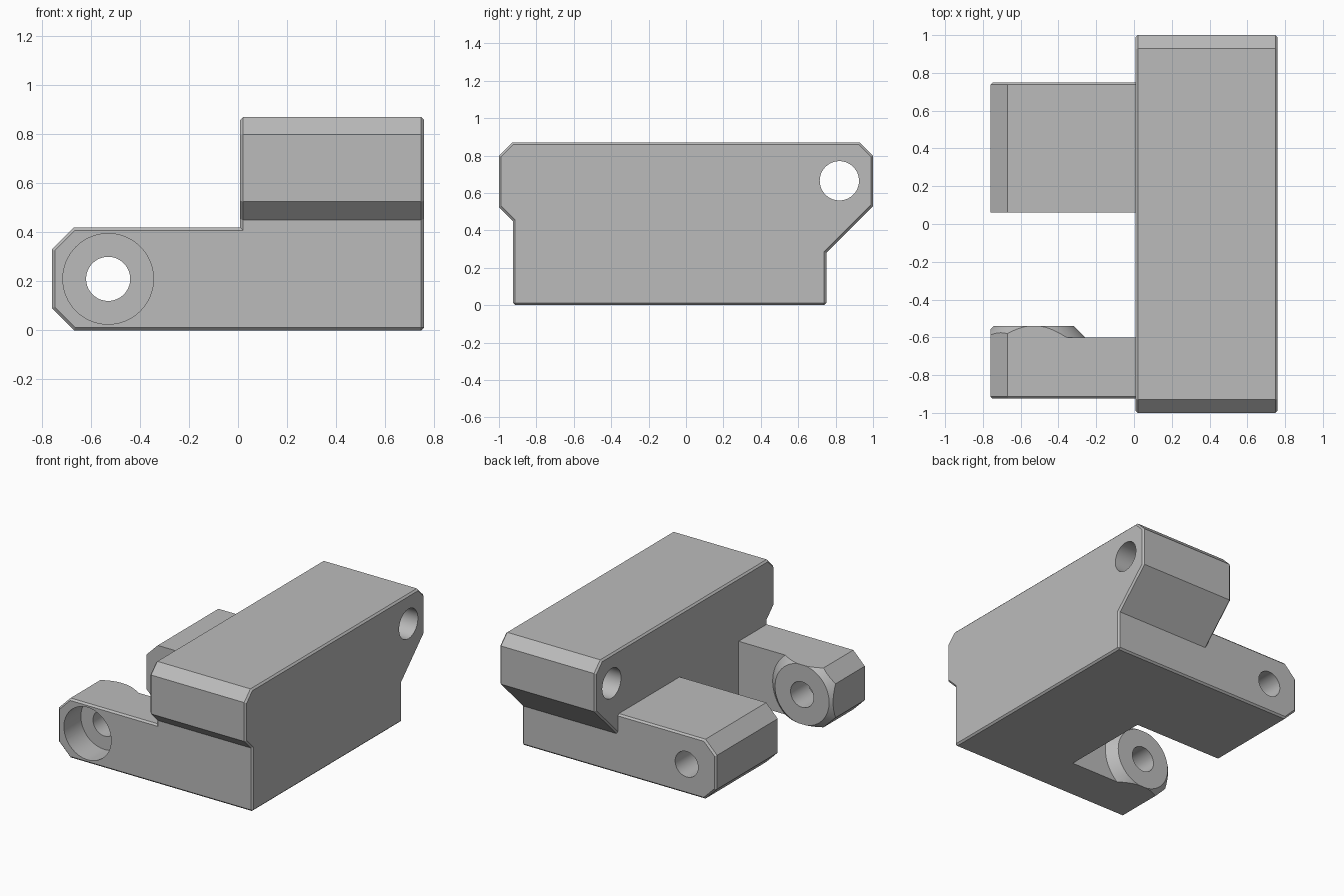
import bpy
import bmesh
from mathutils import Vector

cube = bpy.data.objects.get("Cube")
if cube:
    bpy.data.objects.remove(cube, do_unlink=True)

EDGE = 0.012          # small chamfer on outer edges
PIN_X, PIN_Z = -0.53, 0.21

grey = bpy.data.materials.new("light grey")
grey.use_nodes = True
grey.diffuse_color = (0.5, 0.5, 0.5, 1)
grey.node_tree.nodes["Principled BSDF"].inputs["Base Color"].default_value = (0.5, 0.5, 0.5, 1)


def finish(bm, name):
    bmesh.ops.recalc_face_normals(bm, faces=bm.faces)
    mesh = bpy.data.meshes.new(name)
    bm.to_mesh(mesh)
    bm.free()
    mesh.materials.append(grey)
    obj = bpy.data.objects.new(name, mesh)
    bpy.context.collection.objects.link(obj)
    return obj


def prism(name, outline, axis, lo, hi, chamfer=None):
    """Extrude an outline along x or y; chamfer edges whose points pass a test."""
    def place(p, t):
        return (t, p[0], p[1]) if axis == "x" else (p[0], t, p[1])
    bm = bmesh.new()
    face = bm.faces.new([bm.verts.new(place(p, lo)) for p in outline])
    grown = bmesh.ops.extrude_face_region(bm, geom=[face])["geom"]
    shift = Vector(place((0, 0), hi - lo))
    for v in grown:
        if isinstance(v, bmesh.types.BMVert):
            v.co += shift
    if chamfer:
        edges = [e for e in bm.edges if chamfer(e.verts[0].co, e.verts[1].co)]
        bmesh.ops.bevel(bm, geom=edges, offset=EDGE, segments=1, affect="EDGES")
    return finish(bm, name)


def round_bar(name, axis, centre, lo, hi, r_lo, r_hi=None):
    """Cylinder or cone along x or y between two positions."""
    bm = bmesh.new()
    bmesh.ops.create_cone(bm, cap_ends=True, segments=64, radius1=r_lo,
                          radius2=r_hi or r_lo, depth=hi - lo)
    mid = (lo + hi) / 2
    for v in bm.verts:
        a, b, t = v.co.x, v.co.y, v.co.z + mid
        v.co = ((t, a + centre[0], b + centre[1]) if axis == "x"
                else (a + centre[0], t, b + centre[1]))
    return finish(bm, name)


def combine(target, tool, operation):
    mod = target.modifiers.new("combine", "BOOLEAN")
    mod.operation = operation
    mod.solver = "EXACT"
    mod.object = tool
    with bpy.context.temp_override(object=target, active_object=target):
        bpy.ops.object.modifier_apply(modifier=mod.name)
    bpy.data.objects.remove(tool, do_unlink=True)


# Main block: profile seen from the side, chamfered at both ends and underneath
profile = [(-0.925, 0), (0.75, 0), (0.75, 0.28), (1, 0.53), (1, 0.8), (0.93, 0.87),
           (-0.93, 0.87), (-1, 0.8), (-1, 0.525), (-0.925, 0.45)]
bracket = prism("hinge_bracket", profile, "x", 0.008, 0.76,
                lambda a, b: abs(a.x - b.x) < 0.001 or max(a.z, b.z) < 0.001)

# Two arms, each with a conical boss on its inner side
arm_outline = [(-0.76, 0.09), (-0.67, 0), (0.05, 0), (0.05, 0.42), (-0.67, 0.42), (-0.76, 0.33)]
for name, outer, base, tip in (("front_arm", -0.925, -0.6, -0.54),
                               ("back_arm", 0.75, 0.06, 0)):
    arm = prism(name, arm_outline, "y", min(outer, tip), max(outer, tip),
                lambda a, b: abs(a.y - outer) < 0.001 and abs(b.y - outer) < 0.001)
    side = 1 if tip > base else -1
    beyond, under = tip + 0.02 * side, base - 0.02 * side
    # Remove the layer around the boss
    lo, hi = sorted((base, beyond))
    waste = prism("waste", [(-1, -0.2), (0.3, -0.2), (0.3, 0.6), (-1, 0.6)], "y", lo, hi)
    ends = sorted([(under, 0.292), (beyond + 0.01 * side, 0.182)])
    cone = round_bar("boss", "y", (PIN_X, PIN_Z), ends[0][0], ends[1][0],
                     ends[0][1], ends[1][1])
    combine(waste, cone, "DIFFERENCE")
    combine(arm, waste, "DIFFERENCE")
    combine(bracket, arm, "UNION")

# Pin hole through both arms, with a counterbore in the front one
pin = (PIN_X, PIN_Z)
combine(bracket, round_bar("pin_hole", "y", pin, -1.2, 1.2, 0.09), "DIFFERENCE")
combine(bracket, round_bar("counterbore", "y", pin, -1.2, -0.735, 0.185), "DIFFERENCE")

# Mounting holes along the block's width
for y in (-0.82, 0.82):
    combine(bracket, round_bar("mount_hole", "x", (y, 0.665), -0.3, 1.1, 0.105), "DIFFERENCE")

bpy.ops.object.select_all(action="DESELECT")
bpy.context.view_layer.objects.active = bracket
bracket.select_set(True)
bpy.ops.object.shade_smooth_by_angle(angle=0.35)
